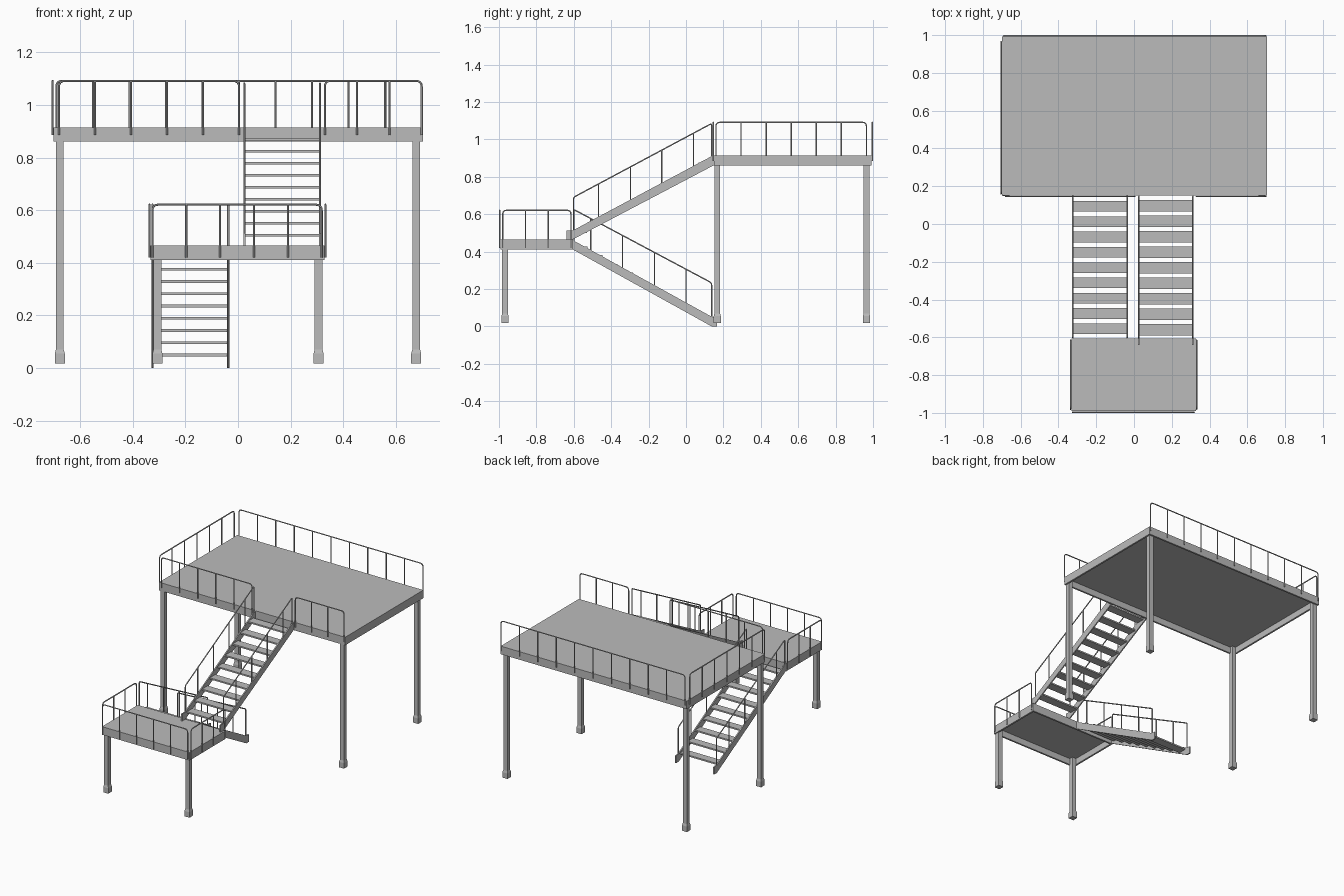
import bpy, bmesh
from mathutils import Vector, Matrix

cube = bpy.data.objects.get("Cube")
if cube:
    bpy.data.objects.remove(cube, do_unlink=True)

steel = bpy.data.materials.new("grey steel")
steel.use_nodes = True
GREY = (0.5, 0.5, 0.5, 1)
steel.diffuse_color = GREY
steel.node_tree.nodes["Principled BSDF"].inputs["Base Color"].default_value = GREY


def finish(name, bm):
    mesh = bpy.data.meshes.new(name)
    bmesh.ops.recalc_face_normals(bm, faces=bm.faces)
    bm.to_mesh(mesh)
    bm.free()
    mesh.materials.append(steel)
    obj = bpy.data.objects.new(name, mesh)
    bpy.context.collection.objects.link(obj)
    return obj


def add_box(bm, lo, hi):
    lo, hi = Vector(lo), Vector(hi)
    size = Matrix.Diagonal((*(hi - lo), 1))
    return bmesh.ops.create_cube(bm, size=1, matrix=Matrix.Translation((lo + hi) / 2) @ size)["verts"]


def deck(name, x0, x1, y0, y1, z0, z1):
    """Thin floor plate on a rim of beams, open underneath."""
    bm = bmesh.new()
    t, plate = 0.012, z1 - 0.012
    add_box(bm, (x0, y0, plate), (x1, y1, z1))
    for a, b in ((x0, x0 + t), (x1 - t, x1)):
        add_box(bm, (a, y0, z0), (b, y1, plate))
    for a, b in ((y0, y0 + t), (y1 - t, y1)):
        add_box(bm, (x0 + t, a, z0), (x1 - t, b, plate))
    finish(name, bm)


def leg(name, x, y, top):
    """Square column standing in a shoe with a sloped collar."""
    bm = bmesh.new()
    w, s = 0.015, 0.019
    add_box(bm, (x - w, y - w, 0.07), (x + w, y + w, top))
    add_box(bm, (x - s, y - s, 0.018), (x + s, y + s, 0.055))
    collar = add_box(bm, (x - s, y - s, 0.055), (x + s, y + s, 0.07))
    for v in collar:
        if v.co.z > 0.06:
            v.co.x = x + (v.co.x - x) * w / s
            v.co.y = y + (v.co.y - y) * w / s
    finish(name, bm)


def rounded(points, r=0.022):
    """Replace the inner corners of a path with short arcs."""
    pts = [Vector(p) for p in points]
    out = [pts[0]]
    for a, b, c in zip(pts, pts[1:], pts[2:]):
        p, q = b + (a - b).normalized() * r, b + (c - b).normalized() * r
        for i in range(5):
            t = i / 4
            out.append(p * (1 - t) ** 2 + b * 2 * t * (1 - t) + q * t * t)
    return out + [pts[-1]]


def tubes(name, paths, radius=0.004):
    curve = bpy.data.curves.new(name, "CURVE")
    curve.dimensions = "3D"
    curve.bevel_depth = radius
    curve.bevel_resolution = 1
    curve.use_fill_caps = True
    for path in paths:
        spline = curve.splines.new("POLY")
        spline.points.add(len(path) - 1)
        for point, co in zip(spline.points, path):
            point.co = (*co, 1)
    curve.materials.append(steel)
    obj = bpy.data.objects.new(name, curve)
    bpy.context.collection.objects.link(obj)
    bpy.ops.object.select_all(action="DESELECT")
    obj.select_set(True)
    bpy.context.view_layer.objects.active = obj
    bpy.ops.object.convert(target="MESH")
    bpy.ops.object.shade_smooth_by_angle()


def guard(name, start, end, low, top, spans):
    """Level railing: a rounded hoop with evenly spaced posts."""
    a, b = Vector((*start, 0)), Vector((*end, 0))
    lo, hi = Vector((0, 0, low)), Vector((0, 0, top))
    paths = [rounded([a + lo, a + hi, b + hi, b + lo])]
    for i in range(1, spans):
        p = a.lerp(b, i / spans)
        paths.append([p + lo, p + hi])
    tubes(name, paths)


def stair(name, x0, x1, profile, first, last, count, depth):
    """Two profiled stringers with open treads between them."""
    t = 0.008
    for side, x in (("right", x0), ("left", x1 - t)):
        bm = bmesh.new()
        face = bm.faces.new([bm.verts.new((x, y, z)) for y, z in profile])
        new = bmesh.ops.extrude_face_region(bm, geom=[face])["geom"]
        moved = [v for v in new if isinstance(v, bmesh.types.BMVert)]
        bmesh.ops.translate(bm, verts=moved, vec=(t, 0, 0))
        finish(f"{name}_stringer_{side}", bm)
    bm = bmesh.new()
    for i in range(count):
        y, z = Vector(first).lerp(Vector(last), i / (count - 1))
        add_box(bm, (x0 + t, y - depth / 2, z - 0.005), (x1 - t, y + depth / 2, z + 0.005))
    finish(f"{name}_treads", bm)


def stair_rail(name, x, path, posts, foot):
    """Sloped handrail; foot(y) gives the post bottom height."""
    pts = [(x, y, z) for y, z in path]
    (ya, za), (yb, zb) = path[1], path[2]
    paths = [rounded(pts, 0.012)]
    for y in posts:
        paths.append([(x, y, foot(y)), (x, y, za + (zb - za) * (y - ya) / (yb - ya))])
    tubes(name, paths)


# Decks
deck("upper_deck", -0.70, 0.703, 0.15, 0.992, 0.86, 0.915)
deck("landing_deck", -0.332, 0.328, -0.991, -0.605, 0.41, 0.465)

# Legs
for side, s in (("left", 1), ("right", -1)):
    leg(f"upper_front_leg_{side}", s * 0.677, 0.167, 0.904)
    leg(f"upper_back_leg_{side}", s * 0.677, 0.965, 0.904)
    leg(f"landing_leg_{side}", s * 0.306, -0.968, 0.454)

# Level railings
U, L = (0.885, 1.091), (0.42, 0.621)
guard("upper_back_railing", (-0.69, 0.996), (0.698, 0.996), *U, 10)
guard("upper_side_railing", (-0.704, 0.16), (-0.704, 0.965), *U, 6)
guard("upper_front_railing_right", (-0.68, 0.146), (0.004, 0.146), *U, 5)
guard("upper_front_railing_left", (0.33, 0.146), (0.698, 0.146), *U, 3)
guard("landing_front_railing", (-0.325, -0.996), (0.318, -0.996), *L, 5)
guard("landing_side_railing_right", (-0.336, -0.98), (-0.336, -0.615), *L, 3)
guard("landing_side_railing_left", (0.332, -0.98), (0.332, -0.615), *L, 3)

# Upper flight
stair("upper_stair", 0.02, 0.316,
      [(-0.64, 0.465), (-0.605, 0.465), (0.15, 0.862), (0.15, 0.915),
       (0.137, 0.91), (-0.605, 0.513), (-0.64, 0.513)],
      (-0.56, 0.505), (0.097, 0.87), 9, 0.06)
for side, x in (("right", 0.024), ("left", 0.312)):
    stair_rail(f"upper_stair_rail_{side}", x,
               [(-0.602, 0.49), (-0.602, 0.69), (0.137, 1.085), (0.137, 0.89)],
               (-0.468, -0.297, -0.13, 0.04), lambda y: 0.49 + 0.53 * (y + 0.602))

# Lower flight
stair("lower_stair", -0.329, -0.033,
      [(-0.612, 0.415), (-0.612, 0.465), (0.137, 0.052), (0.165, 0.05),
       (0.165, 0), (0.137, 0)],
      (0.093, 0.05), (-0.555, 0.422), 9, 0.056)
for side, x in (("right", -0.325), ("left", -0.037)):
    stair_rail(f"lower_stair_rail_{side}", x,
               [(-0.6, 0.44), (-0.6, 0.625), (0.137, 0.233), (0.137, 0.03)],
               (-0.51, -0.34, -0.168, 0.0), lambda y: 0.43 - 0.55 * (y + 0.6))
